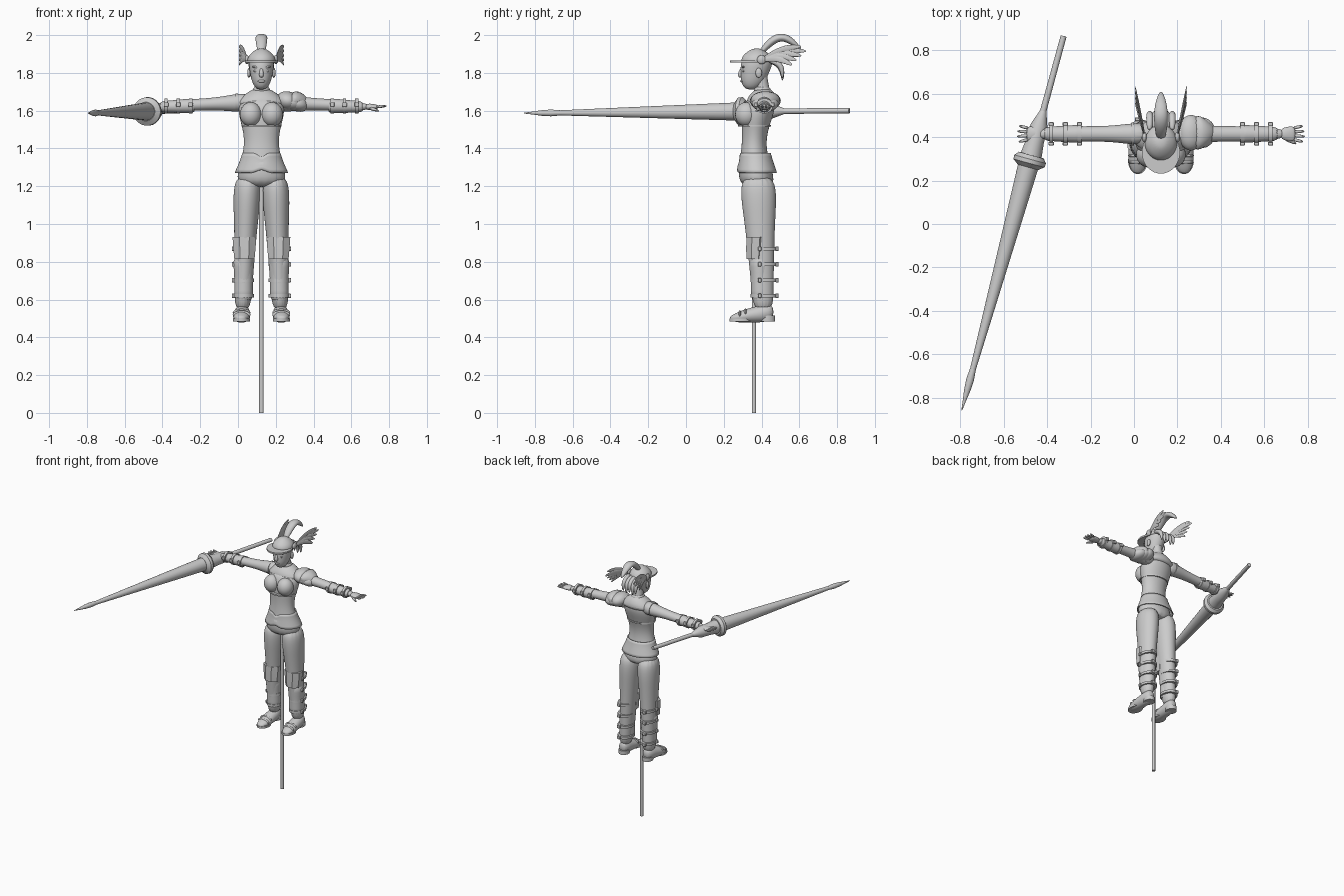
import bpy, math
from mathutils import Vector

cube = bpy.data.objects.get("Cube")
if cube:
    bpy.data.objects.remove(cube, do_unlink=True)

grey = bpy.data.materials.new("plain grey")
grey.use_nodes = True
tone = (0.6, 0.6, 0.6, 1)
grey.diffuse_color = tone
grey.node_tree.nodes["Principled BSDF"].inputs["Base Color"].default_value = tone

MID = 0.124          # x of the body's centre line
ARM_Y = 0.415        # depth of the arms
ARM_Z = 1.62         # height of the forearms
X, Y, Z = Vector((1, 0, 0)), Vector((0, 1, 0)), Vector((0, 0, 1))
SIDES = (("left", 1), ("right", -1))


def loft(name, start, end, widths, depth=(1, 1), bow=(0, 0, 0), side=X, axis=None,
         sides=16, smooth=2, capped=True):
    """Evenly spaced elliptical rings from start to end; bow bends the path between,
    and depth runs from first to last as the ratio of the ring's two radii."""
    start, end, bow = Vector(start), Vector(end), Vector(bow)
    last = len(widths) - 1

    def centre(t):
        return start.lerp(end, t) + bow * math.sin(math.pi * t)

    verts, faces = [], []
    for i, width in enumerate(widths):
        t = i / last
        run = axis or centre(t + 0.01) - centre(t - 0.01)
        other = run.cross(side).normalized()
        across = other.cross(run).normalized()
        ratio = depth[0] + (depth[1] - depth[0]) * t
        for k in range(sides):
            angle = math.tau * (k + 0.5) / sides
            offset = across * math.cos(angle) + other * ratio * math.sin(angle)
            verts.append(centre(t) + offset * width)
    for i in range(last):
        for k in range(sides):
            low, high = i * sides, (i + 1) * sides
            step = (k + 1) % sides
            faces.append((low + k, low + step, high + step, high + k))
    if capped:
        faces.append(tuple(reversed(range(sides))))
        faces.append(tuple(range(len(verts) - sides, len(verts))))
    mesh = bpy.data.meshes.new(name)
    mesh.from_pydata(verts, [], faces)
    mesh.materials.append(grey)
    obj = bpy.data.objects.new(name, mesh)
    bpy.context.collection.objects.link(obj)
    if smooth:
        mod = obj.modifiers.new("smooth", "SUBSURF")
        mod.levels = mod.render_levels = smooth
    return obj


def band(name, place, axis, width, ratio, side=X, height=0.018):
    """A short hard-edged strap around a limb."""
    place, half = Vector(place), axis * height / 2
    return loft(name, place - half, place + half, (width, width), (ratio, ratio),
                side=side, sides=24, smooth=0)


def ball(name, place, size, tilt=0):
    bpy.ops.mesh.primitive_uv_sphere_add(segments=24, ring_count=14, location=place, rotation=(0, tilt, 0))
    obj = bpy.context.object
    obj.name, obj.scale = name, size
    obj.data.materials.append(grey)


def buckle(name, place):
    bpy.ops.mesh.primitive_cube_add(size=0.024, location=place)
    obj = bpy.context.object
    obj.name, obj.scale.y = name, 0.7
    obj.data.materials.append(grey)
    bevel = obj.modifiers.new("bevel", "BEVEL")
    bevel.width = 0.003


# Support pole
loft("support_pole", (MID, .36, 0), (MID, .36, 1.22), (.012, .012), smooth=0)

# Torso, shoulders, neck and collar
loft("torso", (MID, .38, 1.19), (MID, .4, 1.68), (.13, .132, .105, .09, .104, .13, .11),
     (.72, .7), bow=(0, -.03, 0), axis=Z)
loft("shoulders", (MID, .4, 1.62), (MID, .41, 1.72), (.14, .13, .09, .04), (.55, .9), axis=Z)
loft("neck", (MID, .41, 1.68), (MID, .39, 1.82), (.045, .036, .036, .036), axis=Z)
loft("collar", (MID, .41, 1.69), (MID, .4, 1.73), (.055, .044, .046), axis=Z, smooth=1)
band("bodice_seam", (MID, .363, 1.52), Z, .107, .82, height=.01)

# Flared bodice hem with a pointed top and a notch at the front
hem = loft("bodice_hem", (MID, .366, 1.375), (MID, .376, 1.272), (.102, .112, .127, .142),
           (.82, .75), axis=-Z, sides=32, smooth=1, capped=False)
for v in hem.data.vertices:
    if abs(v.co.x - MID) < .02 and v.co.y < .36:
        v.co.z += -.02 if v.co.z > 1.33 else .015
hem.modifiers.new("thickness", "SOLIDIFY").thickness = .007

# Head and face
loft("head", (MID, .345, 1.71), (MID, .385, 1.9), (.026, .05, .059, .066, .069, .055),
     (1.25, 1.25), axis=Z)
loft("nose", (MID, .296, 1.825), (MID, .29, 1.775), (.007, .01, .013, .011),
     bow=(0, -.006, 0), smooth=1)
ball("lips", (MID, .298, 1.756), (.02, .011, .008))

# Cap, visor and crest
loft("cap", (MID, .375, 1.85), (MID, .375, 1.93), (.077, .077, .069, .05, .02), (1.1, 1.1), axis=Z)
band("visor", (MID, .33, 1.86), Z, .088, 1.12, height=.012)
loft("crest", (MID, .39, 1.9), (MID, .61, 1.92), (.018, .027, .032, .032, .03, .022, .006),
     (.7, .7), bow=(0, 0, .08))

# Curls of hair behind the head
for i in range(5):
    x = MID + (i - 2) * .026
    loft("hair_curl", (x, .43, 1.87), (x, .51, 1.77 - .012 * (i % 2)),
         (.013, .017, .018, .014, .004), bow=(0, .03, .02), sides=8)

for label, s in SIDES:
    def at(out, y, z):
        """A point measured outward from the centre line on this side."""
        return MID + s * out, y, z

    # Ear, eye, brow and bust
    ball(label + "_ear", at(.066, .385, 1.8), (.009, .017, .026))
    ball(label + "_eye", at(.027, .306, 1.81), (.014, .009, .007))
    ball(label + "_brow", at(.028, .303, 1.83), (.022, .008, .006), s * -.15)
    ball(label + "_bust", at(.056, .32, 1.58), (.058, .06, .065))

    # Fan of feathers on the cap
    ball(label + "_feather_badge", at(.076, .4, 1.87), (.012, .024, .024))
    for i in range(5):
        reach = .64 - .025 * abs(i - 3)
        loft(label + "_feather", at(.074, .4, 1.865), at(.12, reach, 1.84 + .025 * i),
             (.004, .005, .005, .002), (3, 4), bow=(0, 0, .025), sides=8)

    # Trouser leg
    loft(label + "_leg", at(.072, .38, 1.26), at(.1, .41, .54),
         (.066, .075, .068, .061, .056, .051, .047, .042), (1.3, 1.25), axis=Z)

    # Greave, knee guard and straps
    loft(label + "_greave", at(.095, .395, .585), at(.093, .39, .835), (.053, .05, .05, .055, .06),
         axis=Z, smooth=1)
    loft(label + "_knee_guard", at(.09, .365, .815), at(.09, .37, .93), (.058, .064, .068),
         (.85, .8), axis=Z, sides=8, smooth=0)
    for i in range(4):
        z = .62 + i * .083
        band(label + "_leg_strap", at(.094, .412, z), Z, .056, 1.25)
        buckle(label + "_back_buckle", at(.108, .482, z))
        buckle(label + "_side_buckle", at(.145, .39, z))

    # Boot with its straps, sole and heel
    loft(label + "_boot", at(.1, .465, .535), at(.108, .23, .5), (.028, .043, .044, .047, .044, .022),
         (1.3, .5), axis=-Y)
    band(label + "_sole", at(.106, .29, .492), Z, .045, 1.35, height=.014)
    band(label + "_heel", at(.1, .43, .5), Z, .037, 1.15, height=.03)
    for i in range(2):
        ball(label + "_boot_strap", at(.105, .315 - .03 * i, .53 - .01 * i), (.047, .01, .022))

    # Arm, sleeve edge, bracer and its straps
    out = X * s
    loft(label + "_arm", at(.06, ARM_Y, 1.645), at(.57, ARM_Y, ARM_Z),
         (.05, .05, .04, .036, .036, .035, .028, .022), (1, .8), side=Y, axis=out)
    band(label + "_sleeve_edge", at(.13, ARM_Y, 1.643), out, .053, .9, side=Y, height=.012)
    loft(label + "_bracer", at(.345, ARM_Y, 1.626), at(.545, ARM_Y, ARM_Z),
         (.044, .041, .039, .034, .034), (.95, .9), side=Y, axis=out, smooth=1)
    for i in range(3):
        along = .375 + .065 * i
        band(label + "_arm_strap", at(along, ARM_Y, 1.625), out, .045, .9, side=Y)
        for edge in (-1, 1):
            buckle(label + "_arm_buckle", at(along, ARM_Y + edge * .045, 1.632))

    # Open hand with spread fingers
    loft(label + "_palm", at(.55, ARM_Y, ARM_Z), at(.62, ARM_Y, ARM_Z), (.022, .032, .035, .034),
         (.7, .3), side=Y, axis=out)
    for i in range(4):
        spread = (i - 1.5) * .0175
        loft(label + "_finger", at(.61, ARM_Y + spread, ARM_Z),
             at(.667 - .008 * abs(i - 1.4), ARM_Y + spread * 1.4, 1.625),
             (.009, .008, .008, .004), side=Z, sides=8, smooth=1)
    loft(label + "_thumb", at(.57, ARM_Y - .02, 1.615), at(.625, ARM_Y - .047, 1.597),
         (.012, .01, .005), side=Z, sides=8, smooth=1)

# Layered shoulder guard on the left only
for i in range(3):
    ball("shoulder_guard_plate", (.262 + .027 * i, .42, 1.652 - .007 * i),
         (.06, .082 - .006 * i, .05 - .004 * i), .3)
loft("shoulder_guard_rim", (.27, .42, 1.664), (.382, .42, 1.632), (.088, .082, .052, .012),
     (.5, 1), side=Y, sides=12, smooth=1)

# Lance: rod, bell grip, round guard, long cone and point
rear, tip = Vector((-.324, .865, 1.6)), Vector((-.793, -.858, 1.587))
for part, begin, finish, widths in (
        ("rod", 0, .22, (.014, .015)),
        ("grip", .2, .32, (.015, .04, .042, .05)),
        ("guard", .318, .35, (.06, .076, .075, .05)),
        ("cone", .35, .9, (.048, .013)),
        ("point", .89, 1, (.014, .018, .015, .008, .002))):
    loft("lance_" + part, rear.lerp(tip, begin), rear.lerp(tip, finish), widths, sides=24, smooth=0)

# Smooth shading with sharp edges kept
bpy.ops.object.select_all(action="DESELECT")
for obj in bpy.context.scene.objects:
    if obj.type == "MESH":
        obj.select_set(True)
        bpy.context.view_layer.objects.active = obj
bpy.ops.object.shade_smooth_by_angle(angle=math.radians(35))
